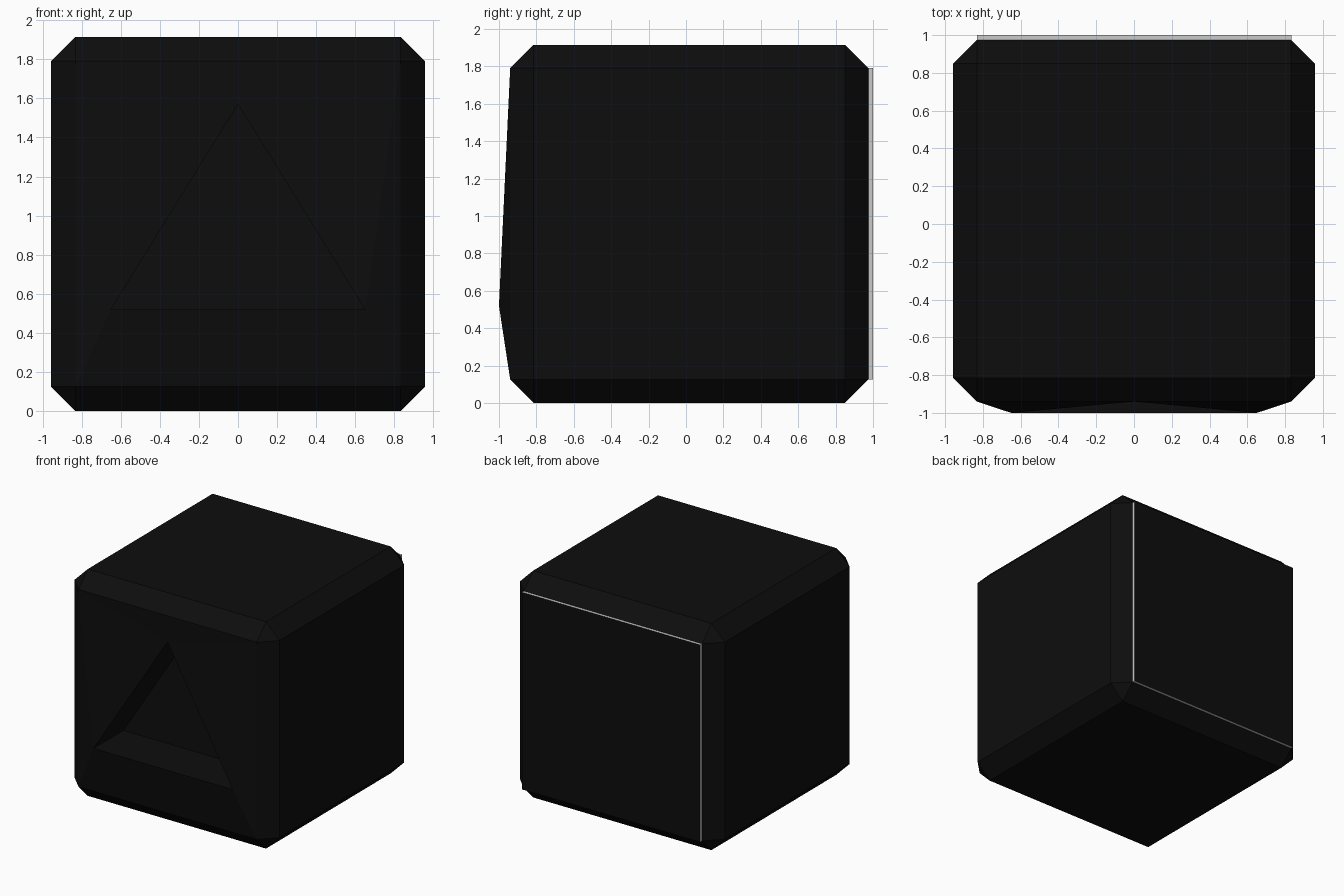
import bpy, bmesh
from mathutils import Matrix, Vector

if "Cube" in bpy.data.objects:
    bpy.data.objects.remove(bpy.data.objects["Cube"])

SIZE, CH = 1.915, 0.125
CY = 0.0175
FRONT, BACK = CY - SIZE / 2, CY + SIZE / 2
DEPTH = 0.40


def material(name, v):
    m = bpy.data.materials.new(name)
    m.diffuse_color = (v, v, v, 1)
    m.use_nodes = True
    m.node_tree.nodes["Principled BSDF"].inputs["Base Color"].default_value = m.diffuse_color
    return m


black = material("black", 0.004)
grey = material("grey", 0.8)


def finish(bm, name, mats):
    me = bpy.data.meshes.new(name)
    bmesh.ops.recalc_face_normals(bm, faces=bm.faces)
    bm.to_mesh(me)
    bm.free()
    for m in mats:
        me.materials.append(m)
    ob = bpy.data.objects.new(name, me)
    bpy.context.collection.objects.link(ob)
    return ob


# Chamfered cube body
bm = bmesh.new()
bmesh.ops.create_cube(bm, size=SIZE, matrix=Matrix.Translation((0, CY, SIZE / 2)))
bmesh.ops.bevel(bm, geom=bm.edges[:], offset=CH, offset_type='OFFSET',
                segments=1, affect='EDGES', profile=0.5)
bm.faces.ensure_lookup_table()

# Replace the flat front by a bulged frame around a triangular opening
front = min(bm.faces, key=lambda f: f.calc_center_median().y)
corner = {(v.co.x > 0, v.co.z > 1): v for v in front.verts}
bmesh.ops.delete(bm, geom=[front], context='FACES_ONLY')
rim = [bm.verts.new(p) for p in ((-0.65, -1, 0.52), (0.65, -1, 0.52), (0, FRONT, 1.57))]
left, right, apex = rim
for side, base in ((False, left), (True, right)):
    top, bottom = corner[side, True], corner[side, False]
    bm.faces.new((top, bottom, base))
    bm.faces.new((top, base, apex))
bm.faces.new((corner[False, True], apex, corner[True, True]))
bm.faces.new((corner[False, False], corner[True, False], right, left))

# Triangular recess, walls and floor
inner = [bm.verts.new(v.co + Vector((0, DEPTH, 0))) for v in rim]
for i in range(3):
    j = (i + 1) % 3
    bm.faces.new((rim[i], rim[j], inner[j], inner[i]))
bm.faces.new(inner)
finish(bm, "cube_body", [black])

# Thin back plate: grey edges, black outer face
bm = bmesh.new()
w = SIZE - 2 * CH
t = 1.0 - BACK
bmesh.ops.create_cube(bm, size=1, matrix=Matrix.Translation((0, BACK + t / 2, SIZE / 2))
                      @ Matrix.Diagonal((w, t, w, 1)))
for f in bm.faces:
    if f.calc_center_median().y > 0.995:
        f.material_index = 1
finish(bm, "back_plate", [grey, black])
